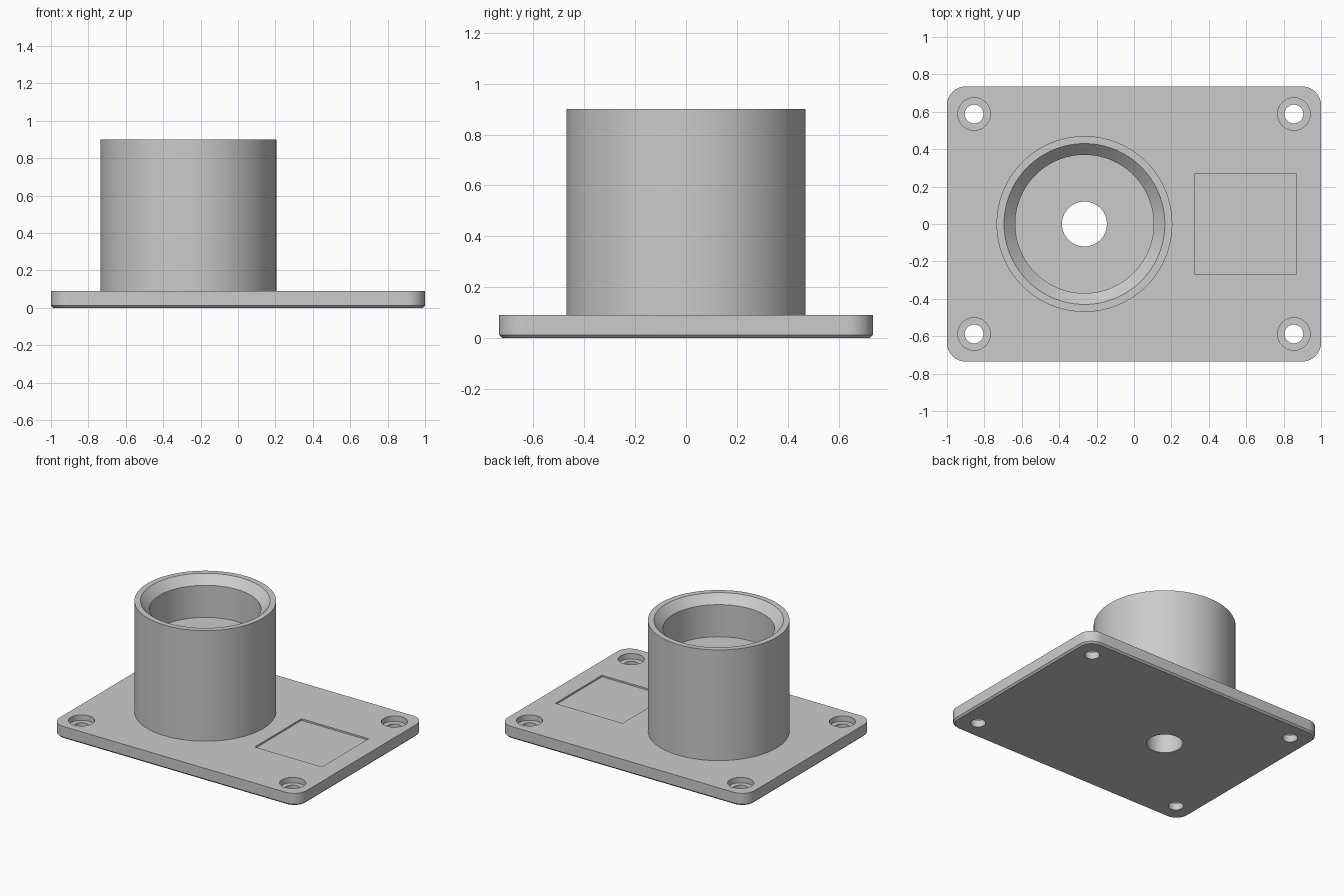
import bpy, bmesh, math
from mathutils import Matrix

cube = bpy.data.objects.get("Cube")
if cube:
    bpy.data.objects.remove(cube, do_unlink=True)

HALF_X, HALF_Y, PLATE_TOP = 1.0, 0.735, 0.09
CORNER, EDGE = 0.1, 0.012
SOCKET_X = -0.265
SCREW_X, SCREW_Y = 0.855, 0.588

grey = bpy.data.materials.new("light grey")
grey.use_nodes = True
colour = (0.6, 0.6, 0.6, 1)
grey.diffuse_color = colour
grey.node_tree.nodes["Principled BSDF"].inputs["Base Color"].default_value = colour


def make_object(name, bm):
    bmesh.ops.recalc_face_normals(bm, faces=bm.faces)
    mesh = bpy.data.meshes.new(name)
    bm.to_mesh(mesh)
    bm.free()
    mesh.materials.append(grey)
    obj = bpy.data.objects.new(name, mesh)
    bpy.context.collection.objects.link(obj)
    return obj


def stack_rings(name, rings):
    """Closed solid through matching rings of points, capped at both ends."""
    bm = bmesh.new()
    loops = [[bm.verts.new(p) for p in ring] for ring in rings]
    n = len(loops[0])
    for low, high in zip(loops, loops[1:]):
        for i in range(n):
            j = (i + 1) % n
            bm.faces.new((low[i], low[j], high[j], high[i]))
    bm.faces.new(loops[0][::-1])
    bm.faces.new(loops[-1])
    return make_object(name, bm)


def turned(name, x, y, profile, sides=96):
    """Solid of revolution from (radius, z) pairs."""
    turn = [2 * math.pi * i / sides for i in range(sides)]
    return stack_rings(name, [[(x + r * math.cos(a), y + r * math.sin(a), z)
                               for a in turn] for r, z in profile])


def rounded_outline(inset, z, steps=12):
    points = []
    for quarter, (sx, sy) in enumerate(((1, 1), (-1, 1), (-1, -1), (1, -1))):
        for i in range(steps + 1):
            a = (quarter + i / steps) * math.pi / 2
            points.append((sx * (HALF_X - CORNER) + (CORNER - inset) * math.cos(a),
                           sy * (HALF_Y - CORNER) + (CORNER - inset) * math.sin(a), z))
    return points


def combine(target, other, operation):
    mod = target.modifiers.new(operation.lower(), 'BOOLEAN')
    mod.operation = operation
    mod.solver = 'EXACT'
    mod.object = other
    bpy.context.view_layer.objects.active = target
    bpy.ops.object.modifier_apply(modifier=mod.name)
    bpy.data.objects.remove(other, do_unlink=True)


# Base plate with rounded corners and a chamfered lower edge
mount = stack_rings("socket_on_base_plate", [
    rounded_outline(EDGE, 0), rounded_outline(0, EDGE), rounded_outline(0, PLATE_TOP)])

# Round socket body standing on the plate
combine(mount, turned("socket_body", SOCKET_X, 0, [(0.47, 0.04), (0.47, 0.9)]), 'UNION')

# Socket recess with a bevelled mouth, and the bore through its floor
combine(mount, turned("socket_recess", SOCKET_X, 0,
                      [(0.37, 0.605), (0.37, 0.84), (0.43, 0.9), (0.43, 1)]), 'DIFFERENCE')
combine(mount, turned("centre_bore", SOCKET_X, 0, [(0.12, -0.1), (0.12, 0.8)]), 'DIFFERENCE')

# Counterbored screw holes at the corners
for sx in (-1, 1):
    for sy in (-1, 1):
        combine(mount, turned("screw_hole", sx * SCREW_X, sy * SCREW_Y,
                              [(0.05, -0.1), (0.05, 0.05), (0.087, 0.05), (0.087, 0.2)], 48),
                'DIFFERENCE')

# Shallow rectangular label recess beside the socket
bm = bmesh.new()
bmesh.ops.create_cube(bm, size=1, matrix=Matrix.Translation((0.597, 0, PLATE_TOP + 0.038))
                      @ Matrix.Diagonal((0.544, 0.54, 0.1, 1)))
combine(mount, make_object("label_recess", bm), 'DIFFERENCE')

# Smooth round walls, crisp edges
bpy.ops.object.select_all(action='DESELECT')
mount.select_set(True)
bpy.context.view_layer.objects.active = mount
bpy.ops.object.shade_smooth_by_angle(angle=math.radians(30))
